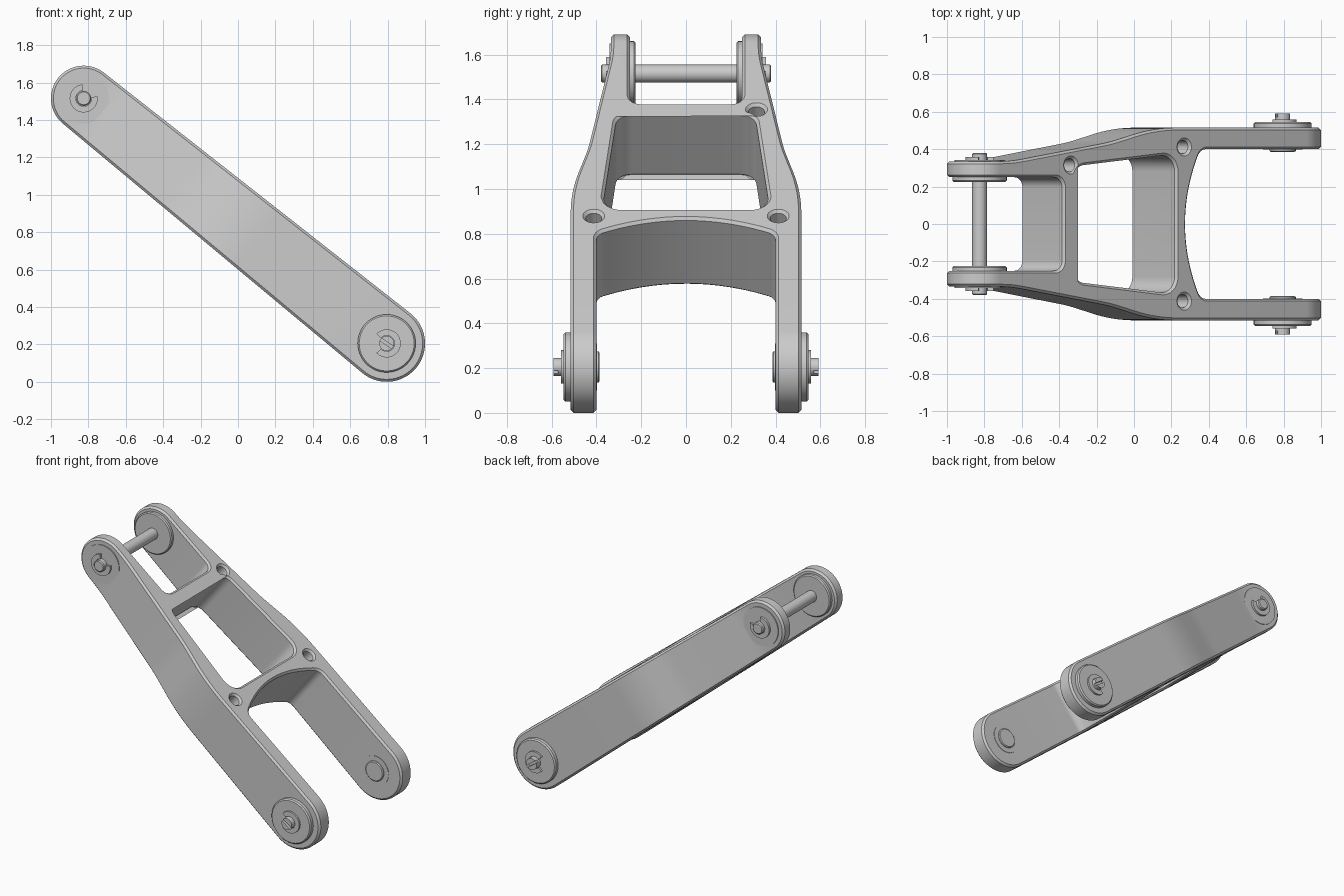
import bpy, bmesh, math
from mathutils import Matrix, Vector

if "Cube" in bpy.data.objects:
    bpy.data.objects.remove(bpy.data.objects["Cube"])

A, B = (-0.825, 1.515), (0.795, 0.205)      # pivot centres (x, z)
RA, RB = 0.175, 0.205                       # end radii
LEN = math.dist(A, B)
TILT = math.atan2(A[1] - B[1], B[0] - A[0])


def arc(cx, cy, r, a0, a1, n):
    return [(cx + r * math.cos(a0 + (a1 - a0) * i / n),
             cy + r * math.sin(a0 + (a1 - a0) * i / n)) for i in range(n + 1)]


def circle(cx, cy, r, n=40):
    return arc(cx, cy, r, 0, math.tau, n)[:-1]


def rounded(pts, n=8):
    """Fillet the corners of a polygon given as (x, y, radius)."""
    out = []
    for i, (x, y, r) in enumerate(pts):
        p = Vector((x, y))
        if r == 0:
            out.append((x, y))
            continue
        a = (Vector(pts[i - 1][:2]) - p).normalized()
        b = (Vector(pts[(i + 1) % len(pts)][:2]) - p).normalized()
        half = a.angle(b) / 2
        c = p + (a + b).normalized() * (r / math.sin(half))
        t = r / math.tan(half)
        v0, v1 = p + a * t - c, p + b * t - c
        s0 = math.atan2(v0.y, v0.x)
        d = (math.atan2(v1.y, v1.x) - s0 + math.pi) % math.tau - math.pi
        out += arc(c.x, c.y, r, s0, s0 + d, n)
    return out


def add_prism(bm, pts, lo, hi, axis):
    """Extrude a profile along z (points x, y) or along y (points x, z)."""
    put = (lambda p, h: (p[0], p[1], h)) if axis == 'Z' else (lambda p, h: (p[0], h, p[1]))
    a = [bm.verts.new(put(p, lo)) for p in pts]
    b = [bm.verts.new(put(p, hi)) for p in pts]
    bm.faces.new(a)
    bm.faces.new(b[::-1])
    for i in range(len(a)):
        j = (i + 1) % len(a)
        bm.faces.new((a[i], b[i], b[j], a[j]))


def make(name, prisms):
    bm = bmesh.new()
    for args in prisms:
        add_prism(bm, *args)
    bmesh.ops.recalc_face_normals(bm, faces=bm.faces[:])
    me = bpy.data.meshes.new(name)
    bm.to_mesh(me)
    bm.free()
    ob = bpy.data.objects.new(name, me)
    bpy.context.collection.objects.link(ob)
    return ob


def apply_mods(ob):
    bpy.context.view_layer.update()
    me = bpy.data.meshes.new_from_object(ob.evaluated_get(bpy.context.evaluated_depsgraph_get()))
    ob.modifiers.clear()
    return me


def volume(me):
    bm = bmesh.new()
    bm.from_mesh(me)
    v = bm.calc_volume()
    bm.free()
    return v


def lathe(name, profile, centre, side):
    """Solid turned about the y axis from (radius, y) points."""
    n = 48
    bm = bmesh.new()
    rings = [[bm.verts.new((centre[0] + x, side * y, centre[1] + z)) for x, z in circle(0, 0, r, n)]
             for r, y in profile]
    for p, q in zip(rings, rings[1:]):
        for i in range(n):
            bm.faces.new((p[i], p[(i + 1) % n], q[(i + 1) % n], q[i]))
    bm.faces.new(rings[0])
    bm.faces.new(rings[-1])
    bmesh.ops.recalc_face_normals(bm, faces=bm.faces[:])
    me = bpy.data.meshes.new(name)
    bm.to_mesh(me)
    bm.free()
    bpy.context.collection.objects.link(bpy.data.objects.new(name, me))


def clip(name, centre, y0, y1, side, gap_dir):
    """C-shaped retaining clip."""
    a0, a1 = gap_dir + 0.75, gap_dir + math.tau - 0.75
    pts = arc(*centre, 0.075, a0, a1, 32) + arc(*centre, 0.042, a1, a0, 32)
    make(name, [(pts, *sorted((side * y0, side * y1)), 'Y')])


# Link body: tapered side silhouette, in a frame lying along the link
al = math.acos((RA - RB) / LEN)
side_profile = arc(0, 0, RA, al, math.tau - al, 40) + arc(LEN, 0, RB, -al, al, 40)
body = make("link_body", [(side_profile, -0.8, 0.8, 'Y')])

# Plan outline of the two arms and crossbars
bow = [(1.266 + 0.104 * (k / 8) ** 2, 0.05 * k, 0.06 if k == 8 else 0) for k in range(8, 0, -1)]
half = [(0.43, 0.25, 0.055), (-0.5, 0.25, 0), (-0.5, 0.335, 0), (0.08, 0.335, 1.0),
        (0.75, 0.437, 1.2), (1.06, 0.515, 1.2), (2.6, 0.515, 0), (2.6, 0.40, 0)] + bow
outline = rounded(half + [(1.266, 0, 0)] + [(x, -y, r) for x, y, r in half[::-1]])
plan = make("plan_cutter", [(outline, -0.5, 0.5, 'Z')])

# Window and bolt holes
window = rounded([(0.505, 0.308, 0.075), (1.195, 0.375, 0.085),
                  (1.195, -0.375, 0.085), (0.505, -0.308, 0.075)])
holes = [circle(u, s * y, 0.036, 32) for u, y in ((0.48, 0.315), (1.25, 0.412)) for s in (1, -1)]
openings = make("opening_cutter", [(p, -0.6, 0.6, 'Z') for p in [window] + holes])

for cutter, op in ((plan, 'INTERSECT'), (openings, 'DIFFERENCE')):
    cutter.hide_render = True
    m = body.modifiers.new(op, 'BOOLEAN')
    m.object, m.operation, m.solver = cutter, op, 'EXACT'
body.data = apply_mods(body)
for cutter in (plan, openings):
    bpy.data.objects.remove(cutter)

# Edge chamfer, kept only when it leaves the solid sound
bev = body.modifiers.new("chamfer", 'BEVEL')
bev.width, bev.segments, bev.limit_method = 0.013, 1, 'ANGLE'
bev.angle_limit = math.radians(45)
bev.use_clamp_overlap = False
plain = body.data
size = body.dimensions.copy()
bevelled = apply_mods(body)
xs = [v.co for v in bevelled.vertices]
fits = all(max(c[i] for c in xs) - min(c[i] for c in xs) < size[i] + 0.004 for i in range(3))
if fits and 0.93 < volume(bevelled) / volume(plain) < 1.01:
    body.data = bevelled
body.data.transform(Matrix.Translation((A[0], 0, A[1])) @ Matrix.Rotation(TILT, 4, 'Y'))

# Upper through pin
lathe("upper_pin", [(0.034, -0.38), (0.04, -0.374), (0.04, 0.374), (0.034, 0.38)], A, 1)

for s, tag in ((1, "back"), (-1, "front")):
    # Upper washers and clip
    lathe("upper_inner_washer_" + tag, [(0.145, 0.26), (0.145, 0.232), (0.138, 0.225)], A, s)
    lathe("upper_outer_washer_" + tag, [(0.135, 0.31), (0.135, 0.342)], A, s)
    clip("upper_clip_" + tag, A, 0.338, 0.357, s, 0.9)
    # Lower bearing cap, clip and inner collar
    lathe("lower_cap_" + tag, [(0.155, 0.50), (0.155, 0.538), (0.147, 0.546)], B, s)
    clip("lower_clip_" + tag, B, 0.543, 0.559, s, math.pi)
    lathe("lower_seat_" + tag, [(0.105, 0.42), (0.105, 0.397)], B, s)
    lathe("lower_collar_" + tag, [(0.07, 0.42), (0.07, 0.391), (0.064, 0.386)], B, s)
    # Lower pin with slotted end
    lathe("lower_pin_" + tag, [(0.04, 0.41), (0.04, 0.572)], B, s)
    g = 0.2
    tips = [arc(*B, 0.04, d + g, d + math.pi - g, 20) for d in (-0.6, math.pi - 0.6)]
    make("lower_pin_tip_" + tag, [(p, *sorted((s * 0.57, s * 0.592)), 'Y') for p in tips])

# Smooth shading with crisp edges
bpy.ops.object.select_all(action='DESELECT')
for ob in bpy.context.collection.objects:
    ob.select_set(True)
bpy.context.view_layer.objects.active = body
bpy.ops.object.shade_smooth_by_angle(angle=math.radians(28))
